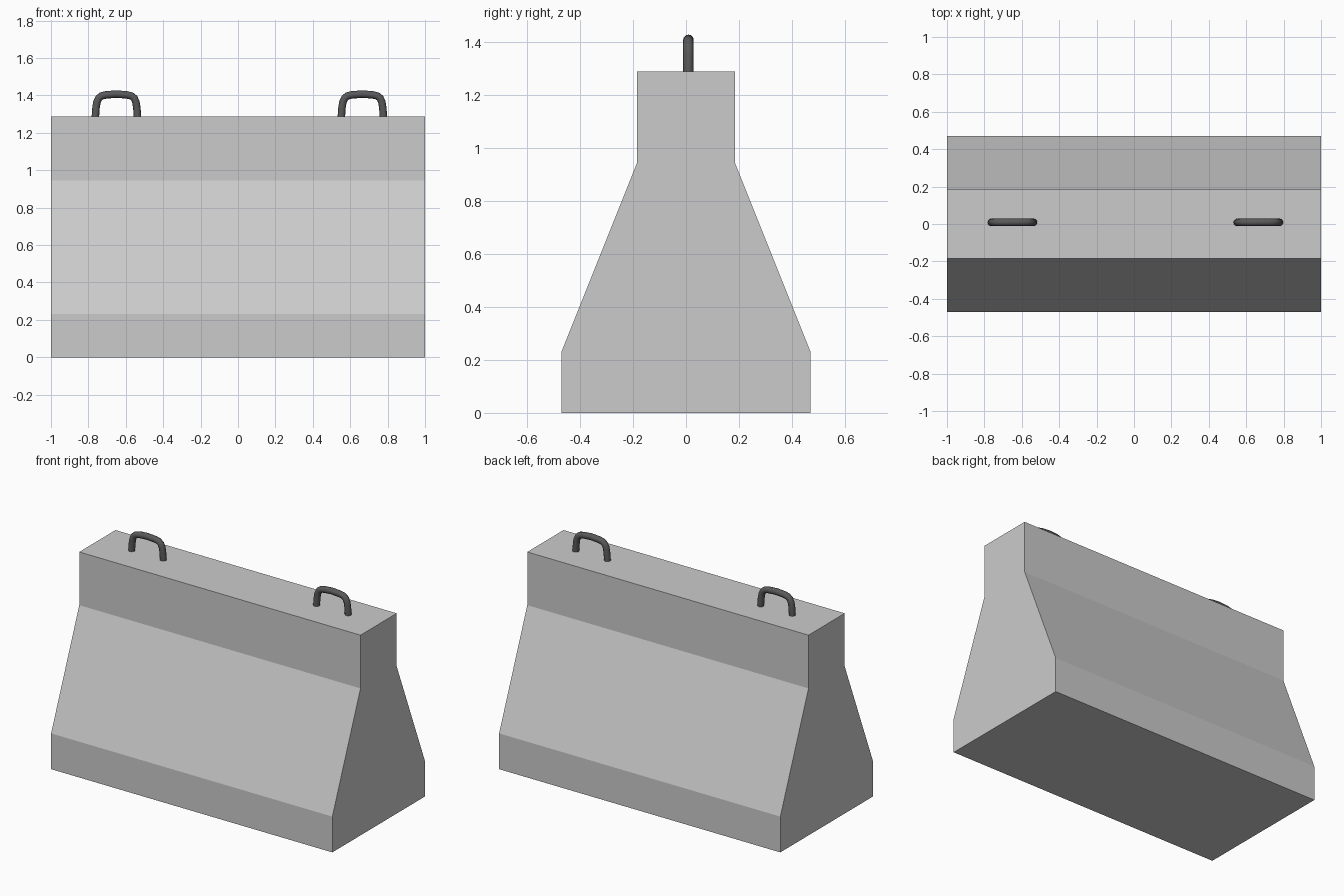
import bpy, bmesh, math

if "Cube" in bpy.data.objects:
    bpy.data.objects.remove(bpy.data.objects["Cube"])


def barrier(name, half_profile, half_length):
    """Extrude a mirrored (y, z) profile along x."""
    section = half_profile + [(-y, z) for y, z in reversed(half_profile)]
    bm = bmesh.new()
    face = bm.faces.new([bm.verts.new((-half_length, y, z)) for y, z in section])
    ext = bmesh.ops.extrude_face_region(bm, geom=[face])
    verts = [g for g in ext["geom"] if isinstance(g, bmesh.types.BMVert)]
    bmesh.ops.translate(bm, verts=verts, vec=(2 * half_length, 0, 0))
    bmesh.ops.recalc_face_normals(bm, faces=bm.faces)
    mesh = bpy.data.meshes.new(name)
    bm.to_mesh(mesh)
    bm.free()
    obj = bpy.data.objects.new(name, mesh)
    bpy.context.collection.objects.link(obj)
    return obj


def lifting_loop(name, x, y, half_path, radius, mat):
    """Sweep a round bar along a mirrored (x, z) path."""
    path = [(-px, pz) for px, pz in half_path] + half_path[-2::-1]
    curve = bpy.data.curves.new(name, "CURVE")
    curve.dimensions = "3D"
    curve.bevel_depth = radius
    curve.bevel_resolution = 4
    curve.use_fill_caps = True
    spline = curve.splines.new("POLY")
    spline.points.add(len(path) - 1)
    for point, (px, pz) in zip(spline.points, path):
        point.co = (px, 0, pz, 1)
    obj = bpy.data.objects.new(name, curve)
    bpy.context.collection.objects.link(obj)
    obj.location = (x, y, 0)
    bpy.ops.object.select_all(action="DESELECT")
    obj.select_set(True)
    bpy.context.view_layer.objects.active = obj
    bpy.ops.object.convert(target="MESH")
    obj = bpy.context.object
    bpy.ops.object.shade_smooth_by_angle(angle=math.radians(40))
    obj.data.materials.clear()
    obj.data.materials.append(mat)
    return obj


# Concrete body
barrier("concrete_barrier",
        [(0.47, 0), (0.47, 0.23), (0.184, 0.945), (0.184, 1.287)], 1.0)

# Steel lifting loops on the top face
steel = bpy.data.materials.new("dark_steel")
steel.diffuse_color = (0.1, 0.1, 0.1, 1)
steel.use_nodes = True
steel.node_tree.nodes["Principled BSDF"].inputs["Base Color"].default_value = steel.diffuse_color
loop_path = [(0.113, 1.28), (0.109, 1.335), (0.104, 1.365), (0.095, 1.385),
             (0.080, 1.397), (0.055, 1.403), (0.0, 1.407)]
for name, x in (("lifting_loop_left", -0.65), ("lifting_loop_right", 0.665)):
    lifting_loop(name, x, 0.009, loop_path, 0.02, steel)
